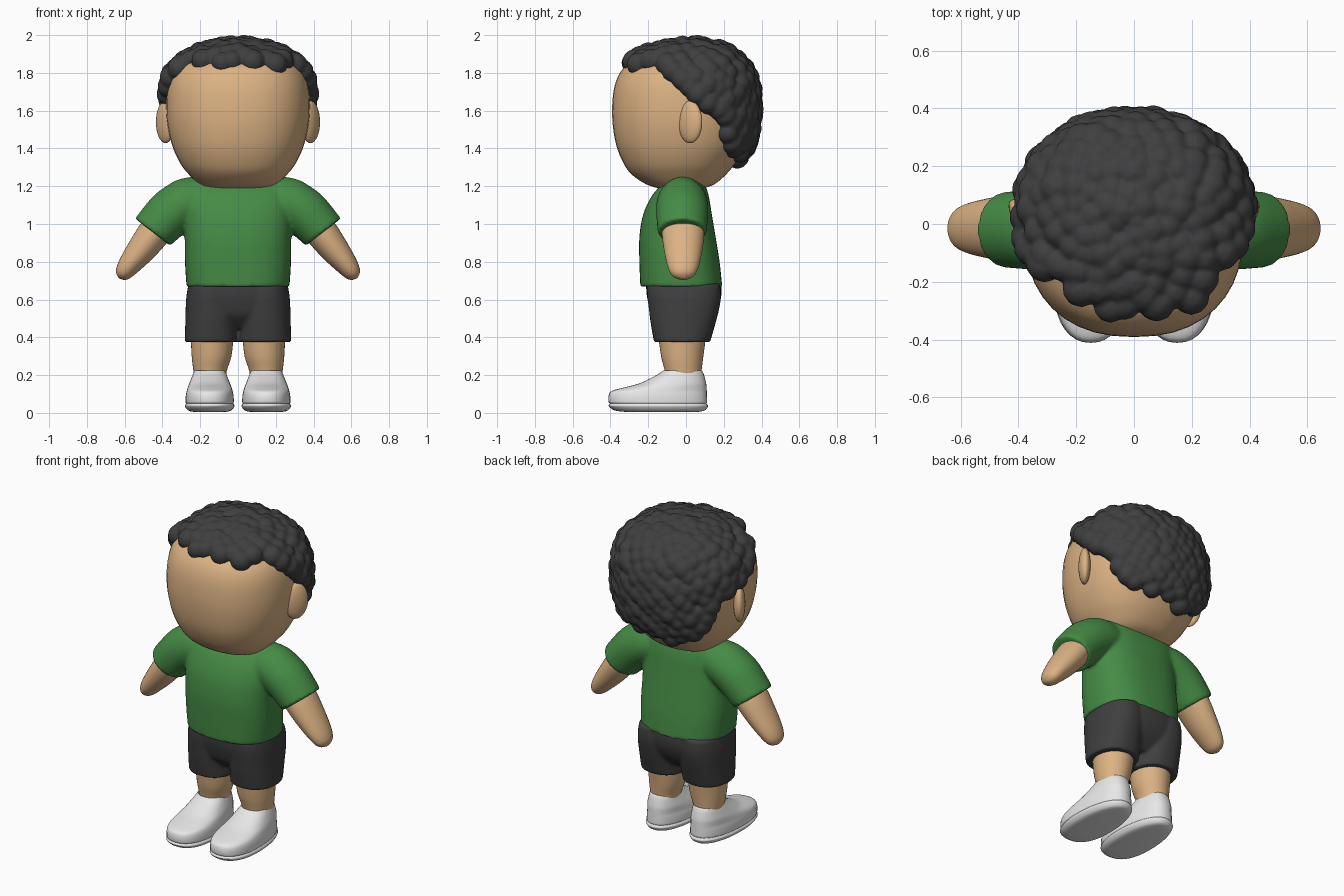
import bpy, bmesh, math, random
from mathutils import Vector, Matrix
from mathutils.bvhtree import BVHTree

if "Cube" in bpy.data.objects:
    bpy.data.objects.remove(bpy.data.objects["Cube"])
random.seed(4)


def material(name, rgb):
    m = bpy.data.materials.new(name)
    m.use_nodes = True
    m.diffuse_color = (*rgb, 1)
    m.node_tree.nodes["Principled BSDF"].inputs["Base Color"].default_value = (*rgb, 1)
    return m


SKIN = material("tan skin", (0.72, 0.45, 0.23))
GREEN = material("green cloth", (0.06, 0.26, 0.06))
DARK = material("charcoal cloth", (0.05, 0.05, 0.05))
HAIR = material("black hair", (0.05, 0.05, 0.05))
WHITE = material("white leather", (0.8, 0.8, 0.8))


def catmull(rings, steps=4):
    """Smoothly interpolate rows of numbers."""
    out = []
    for i in range(len(rings) - 1):
        a, b, c, d = (rings[max(0, min(len(rings) - 1, i + k))] for k in (-1, 0, 1, 2))
        for s in range(steps):
            t = s / steps
            out.append([0.5 * (2 * q + (r - p) * t + (2 * p - 5 * q + 4 * r - w) * t * t
                               + (3 * q - p - 3 * r + w) * t ** 3)
                        for p, q, r, w in zip(a, b, c, d)])
    return out + [list(rings[-1])]


def loft(bm, rings, u=(1, 0, 0), power=2.0, taper=0.0, sides=40):
    """Skin rows of (x, y, z, radius along u, radius along y) with closed ends."""
    u, v = Vector(u), Vector((0, 1, 0))
    loops = []
    for x, y, z, ru, rv in catmull(rings):
        loop = []
        for k in range(sides):
            a = 2 * math.pi * k / sides
            c, s = math.cos(a), math.sin(a)
            pu = math.copysign(abs(c) ** (2 / power), c) * (1 - taper * s)
            pv = math.copysign(abs(s) ** (2 / power), s)
            loop.append(bm.verts.new(Vector((x, y, z)) + u * ru * pu + v * rv * pv))
        loops.append(loop)
    for p, q in zip(loops, loops[1:]):
        for k in range(sides):
            n = (k + 1) % sides
            bm.faces.new((p[k], p[n], q[n], q[k]))
    bm.faces.new(loops[0])
    bm.faces.new(loops[-1])


def upright(rows, x=0):
    """Rows of (z, front y, back y, half width) to loft rings."""
    return [(x, (f + b) / 2, z, w, (b - f) / 2) for z, f, b, w in rows]


def finish(name, bm, mat, mirror=False, voxel=0, smooth=0):
    bmesh.ops.recalc_face_normals(bm, faces=bm.faces)
    me = bpy.data.meshes.new(name)
    bm.to_mesh(me)
    bm.free()
    me.materials.append(mat)
    ob = bpy.data.objects.new(name, me)
    bpy.context.collection.objects.link(ob)
    bpy.ops.object.select_all(action="DESELECT")
    ob.select_set(True)
    bpy.context.view_layer.objects.active = ob
    bpy.ops.object.shade_smooth_by_angle(angle=math.radians(40))
    if mirror:
        ob.modifiers.new("mirror", "MIRROR").use_mirror_merge = False
    if voxel:
        r = ob.modifiers.new("blend", "REMESH")
        r.mode, r.voxel_size, r.use_smooth_shade = "VOXEL", voxel, True
        s = ob.modifiers.new("soften", "SMOOTH")
        s.factor, s.iterations = 0.5, smooth


# Head
bm = bmesh.new()
loft(bm, upright([
    (1.185, -.13, .08, .165), (1.21, -.21, .15, .207), (1.26, -.285, .21, .258),
    (1.32, -.33, .26, .305), (1.42, -.37, .32, .35), (1.55, -.39, .35, .377),
    (1.68, -.387, .35, .378), (1.77, -.365, .335, .362), (1.83, -.325, .305, .328),
    (1.88, -.25, .255, .27), (1.92, -.14, .17, .17), (1.94, -.02, .07, .05)]), power=2.3)
head_tree = BVHTree.FromBMesh(bm)
finish("head", bm, SKIN)

# Ears: thin ovals flaring out towards the back
bm = bmesh.new()
flare = Matrix.Translation((.384, .022, 1.54)) @ Matrix.Rotation(-.6, 4, "Z")
bmesh.ops.create_uvsphere(bm, u_segments=24, v_segments=16, radius=1,
                          matrix=flare @ Matrix.Diagonal((.034, .074, .112, 1)))
finish("ears", bm, SKIN, mirror=True)

# Curly hair: overlapping curls spread over the scalp above the hairline
HAIRLINE = [(-.5, 1.85), (-.2, 1.838), (-.1, 1.785), (-.055, 1.70), (.06, 1.68),
            (.17, 1.60), (.215, 1.45), (.27, 1.355), (.5, 1.335)]


def hairline(y):
    for (y0, z0), (y1, z1) in zip(HAIRLINE, HAIRLINE[1:]):
        if y <= y1:
            return z0 + (z1 - z0) * (y - y0) / (y1 - y0)


bm = bmesh.new()
count = 420
for i in range(count):
    h = 1 - 2 * (i + .5) / count
    a = i * math.pi * (3 - math.sqrt(5))
    r = math.sqrt(1 - h * h)
    d = Vector((r * math.cos(a), r * math.sin(a), h))
    d = (d + Vector([random.uniform(-.035, .035) for _ in d])).normalized()
    hit = head_tree.ray_cast(Vector((0, .02, 1.6)), d)[0]
    if hit and hit.z > hairline(hit.y):
        bmesh.ops.create_icosphere(bm, subdivisions=2, radius=random.uniform(.055, .068),
                                   matrix=Matrix.Translation(hit - d * .003))
finish("curly_hair", bm, HAIR, voxel=.009, smooth=5)

# Shirt: body and short sleeves blended together
bm = bmesh.new()
loft(bm, upright([
    (.668, -.242, .192, .273), (.8, -.247, .178, .281), (.93, -.247, .157, .282),
    (1.05, -.227, .137, .285), (1.15, -.18, .12, .285), (1.215, -.12, .095, .27),
    (1.25, -.06, .04, .24)]), power=2.5)
for s in (1, -1):
    loft(bm, [(s * .12, -.02, 1.16, .15, .10), (s * .20, -.02, 1.147, .146, .122),
              (s * .27, -.02, 1.115, .14, .135), (s * .35, -.02, 1.062, .132, .138),
              (s * .452, -.02, .957, .118, .13)],
         u=(s * .79, 0, .61))
finish("shirt", bm, GREEN, voxel=.01, smooth=10)

# Arms ending in rounded hands
bm = bmesh.new()
loft(bm, [(.39, -.015, 1.02, .085, .108), (.45, -.015, .945, .086, .112),
          (.515, -.015, .86, .076, .101), (.575, -.015, .785, .06, .085),
          (.607, -.015, .742, .046, .067), (.622, -.015, .722, .029, .042),
          (.629, -.015, .713, .005, .008)], u=(.78, 0, .62))
finish("arms", bm, SKIN, mirror=True)

# Shorts: hips flowing into two leg tubes that touch
bm = bmesh.new()
loft(bm, upright([(.45, -.11, .09, .18), (.51, -.172, .145, .24), (.57, -.196, .176, .26),
                  (.63, -.209, .188, .26), (.70, -.212, .185, .25)]), power=2.5)
for s in (1, -1):
    loft(bm, upright([(.374, -.17, .128, .139), (.48, -.188, .158, .136),
                      (.56, -.198, .178, .134), (.62, -.205, .185, .13),
                      (.68, -.205, .18, .12)], s * .143), power=2.3)
finish("shorts", bm, DARK, voxel=.009, smooth=8)

# Legs
bm = bmesh.new()
loft(bm, [(.146, -.015, .15, .08, .09), (.148, -.015, .22, .088, .097),
          (.140, -.02, .30, .105, .112), (.136, -.02, .42, .115, .128)])
finish("legs", bm, SKIN, mirror=True)

# Shoes with a sole groove and a rounded toe
bm = bmesh.new()
loft(bm, upright([
    (.004, -.30, .05, .075), (.012, -.375, .098, .112), (.034, -.408, .116, .13),
    (.044, -.408, .113, .128), (.05, -.403, .109, .124), (.058, -.41, .112, .127),
    (.09, -.41, .111, .126), (.115, -.395, .11, .121), (.133, -.335, .109, .116),
    (.155, -.25, .107, .108), (.185, -.185, .10, .096), (.21, -.14, .092, .086),
    (.225, -.118, .082, .078), (.21, -.105, .07, .07)], .15), power=2.3, taper=.1)
finish("shoes", bm, WHITE, mirror=True)
